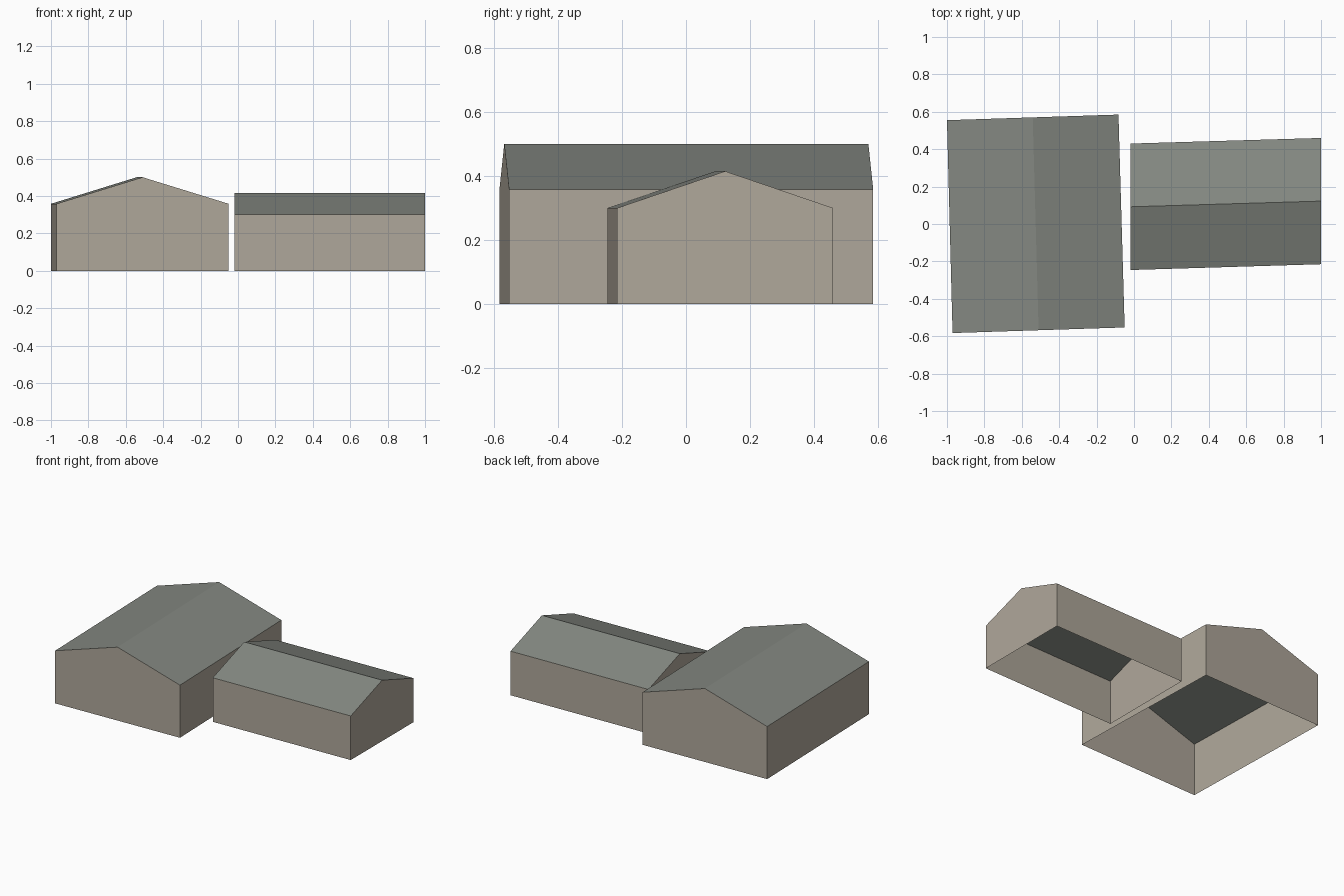
import bpy
from mathutils import Vector

cube = bpy.data.objects.get("Cube")
if cube:
    bpy.data.objects.remove(cube, do_unlink=True)


def make_material(name, colour):
    mat = bpy.data.materials.new(name)
    mat.use_nodes = True
    mat.diffuse_color = (*colour, 1)
    mat.node_tree.nodes["Principled BSDF"].inputs["Base Color"].default_value = (*colour, 1)
    return mat


def make_object(name, verts, faces, mat):
    mesh = bpy.data.meshes.new(name)
    mesh.from_pydata(verts, [], faces)
    mesh.materials.append(mat)
    obj = bpy.data.objects.new(name, mesh)
    bpy.context.collection.objects.link(obj)


wall_mat = make_material("warm beige wall", (0.434, 0.392, 0.328))
roof_mat = make_material("grey green roof", (0.23, 0.246, 0.22))


def gabled_building(name, corners, eave, ridge):
    """Corners run counterclockwise; gables stand on the first and third sides."""
    base = [Vector((x, y, 0)) for x, y in corners]
    top = [p + Vector((0, 0, eave)) for p in base]
    peaks = [(base[i] + base[i + 1]) / 2 + Vector((0, 0, ridge)) for i in (0, 2)]
    # Open-bottomed walls with pentagonal gable ends
    make_object(name + "_walls", base + top + peaks,
                [(0, 1, 5, 8, 4), (1, 2, 6, 5), (2, 3, 7, 9, 6), (3, 0, 4, 7)], wall_mat)
    # Two roof slopes sharing the ridge
    make_object(name + "_roof", top + peaks, [(1, 2, 5, 4), (3, 0, 4, 5)], roof_mat)


# Main hall: ridge runs front to back
gabled_building("main_hall",
                [(-0.97, -0.583), (-0.05, -0.553), (-0.083, 0.585), (-1.0, 0.555)],
                0.358, 0.5)

# Side wing: ridge runs across
gabled_building("side_wing",
                [(1.0, -0.215), (1.0, 0.46), (-0.018, 0.43), (-0.018, -0.246)],
                0.3, 0.415)
